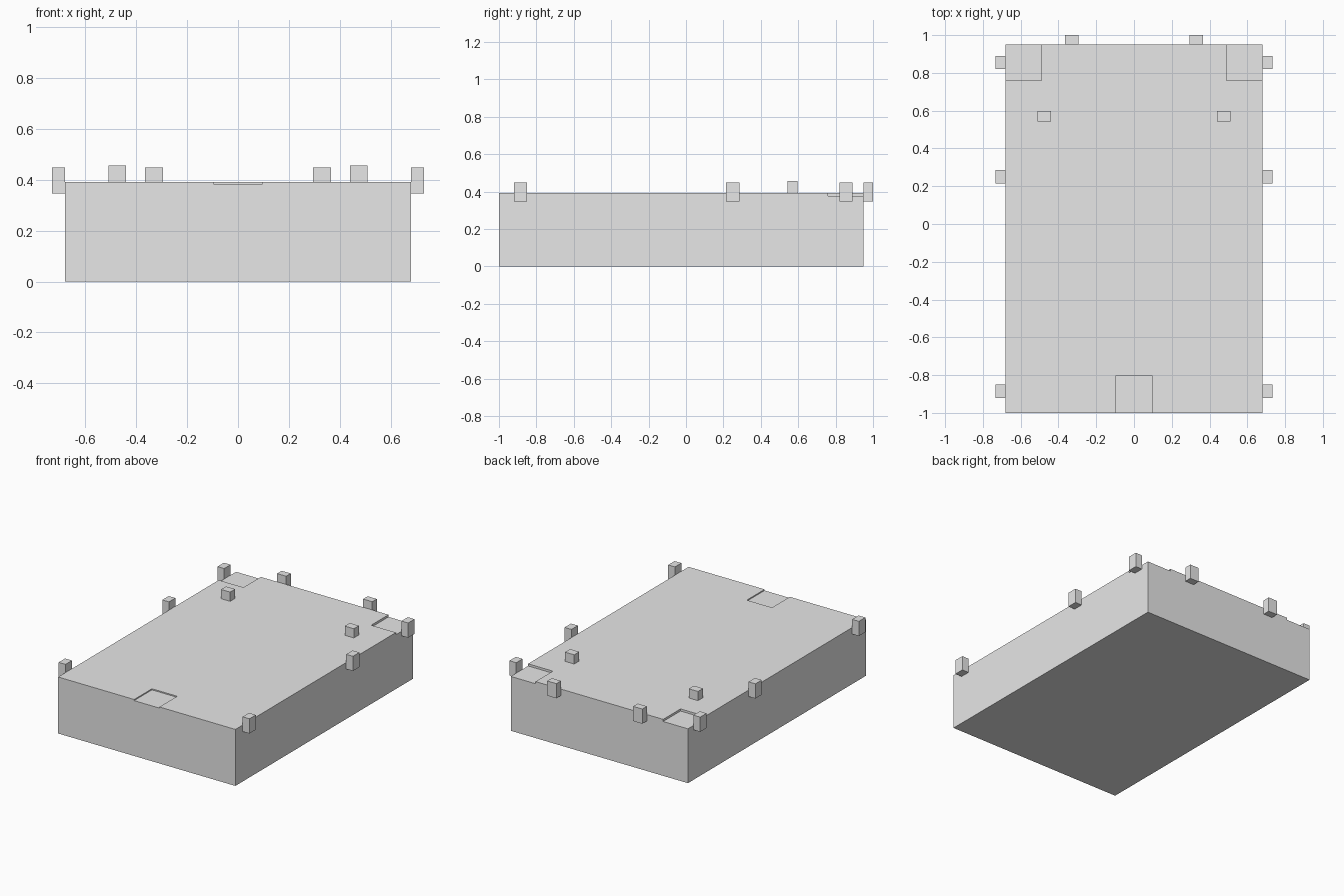
import bpy

cube = bpy.data.objects.get("Cube")
if cube:
    bpy.data.objects.remove(cube, do_unlink=True)

grey = bpy.data.materials.new("plain_grey")
grey.use_nodes = True
COLOUR = (0.8, 0.8, 0.8, 1)
grey.diffuse_color = COLOUR
for node in grey.node_tree.nodes:
    if node.type == 'BSDF_PRINCIPLED':
        node.inputs["Base Color"].default_value = COLOUR


def box(name, x0, x1, y0, y1, z0, z1):
    """Axis-aligned box given by its limits."""
    bpy.ops.mesh.primitive_cube_add(
        size=1, location=((x0 + x1) / 2, (y0 + y1) / 2, (z0 + z1) / 2))
    ob = bpy.context.object
    ob.name = ob.data.name = name
    ob.scale = (x1 - x0, y1 - y0, z1 - z0)
    bpy.ops.object.transform_apply(location=False, rotation=False, scale=True)
    ob.data.materials.append(grey)
    return ob


def cut(target, *limits):
    """Subtract a box from the target and discard the cutter."""
    cutter = box("cutter", *limits)
    cutter.hide_render = True
    mod = target.modifiers.new("cut", 'BOOLEAN')
    mod.operation = 'DIFFERENCE'
    mod.solver = 'EXACT'
    mod.object = cutter
    bpy.context.view_layer.objects.active = target
    bpy.ops.object.modifier_apply(modifier=mod.name)
    bpy.data.objects.remove(cutter, do_unlink=True)


W, FRONT, BACK, TOP = 0.68, -1.0, 0.95, 0.392

# Main block with two back corner notches and a shallow front recess
body = box("body", -W, W, FRONT, BACK, 0, TOP)
cut(body, 0.49, W + 0.1, 0.76, BACK + 0.1, TOP - 0.015, TOP + 0.1)
cut(body, -W - 0.1, -0.49, 0.76, BACK + 0.1, TOP - 0.015, TOP + 0.1)
cut(body, -0.097, 0.097, FRONT - 0.1, -0.805, TOP - 0.008, TOP + 0.1)

H = 0.035  # half width of the small blocks
for side, s in (("left", 1), ("right", -1)):
    # Clips along the long sides
    for place, y in (("front", -0.885), ("middle", 0.25), ("back", 0.855)):
        xa, xb = sorted((s * W, s * 0.732))
        box(f"{side}_{place}_clip", xa, xb, y - H, y + H, 0.347, 0.449)
    # Clips on the back side
    x = s * 0.33
    box(f"back_{side}_clip", x - H, x + H, BACK, 1.0, 0.347, 0.449)
    # Pegs standing on the top
    x = s * 0.475
    box(f"{side}_peg", x - H, x + H, 0.542, 0.597, TOP, 0.456)
